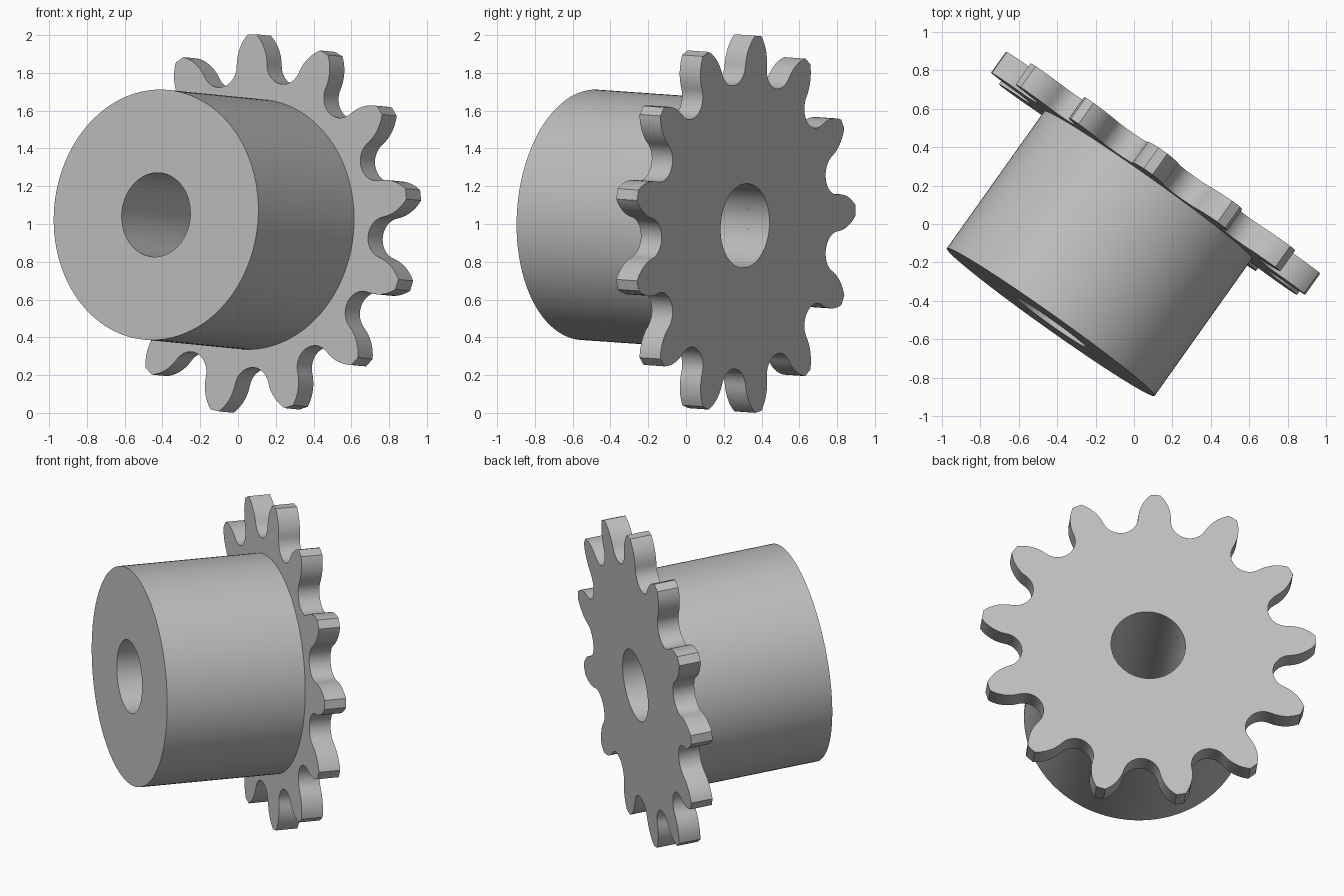
import bpy, bmesh
from math import sin, cos, pi, radians, atan2, hypot, asin
from mathutils import Vector, Matrix

cube = bpy.data.objects.get("Cube")
if cube:
    bpy.data.objects.remove(cube)

TEETH = 13
TIP_R, TIP_HALF = 1.007, 0.028
VALLEY_R, VALLEY_CENTRE = 0.11, 0.87
BORE_R, HUB_R = 0.223, 0.664
PLATE_T, TOTAL_T = 0.135, 1.012
FIRST_TOOTH = radians(92.3)

# Tilted frame: local z runs along the axle towards the hub end
axle = Vector((-0.578, -0.814, 0.057)).normalized()
side = Vector((-axle.y, axle.x, 0)).normalized()
up = axle.cross(side)
frame = Matrix((side, up, axle)).transposed().to_4x4()
frame.translation = (0.151, 0.3125, 0.991)

steel = bpy.data.materials.new("steel_grey")
steel.use_nodes = True
colour = (0.52, 0.52, 0.52, 1)
steel.diffuse_color = colour
steel.node_tree.nodes["Principled BSDF"].inputs["Base Color"].default_value = colour


def bored_prism(name, outline, z0, z1, back_cap=True):
    """Extrude a closed outline with a round bore through it."""
    bm = bmesh.new()
    bore = []
    for x, y in outline:
        a = atan2(y, x)
        bore.append((BORE_R * cos(a), BORE_R * sin(a)))
    loops = [[bm.verts.new((x, y, z)) for x, y in pts]
             for pts, z in ((outline, z0), (outline, z1), (bore, z1), (bore, z0))]
    pairs = [(0, 1), (1, 2), (2, 3)] + ([(3, 0)] if back_cap else [])
    n = len(outline)
    for p, q in pairs:
        for i in range(n):
            j = (i + 1) % n
            bm.faces.new((loops[p][i], loops[p][j], loops[q][j], loops[q][i]))
    bmesh.ops.recalc_face_normals(bm, faces=bm.faces)
    mesh = bpy.data.meshes.new(name)
    bm.to_mesh(mesh)
    bm.free()
    mesh.materials.append(steel)
    obj = bpy.data.objects.new(name, mesh)
    bpy.context.collection.objects.link(obj)
    obj.matrix_world = frame
    bpy.ops.object.select_all(action='DESELECT')
    obj.select_set(True)
    bpy.context.view_layer.objects.active = obj
    bpy.ops.object.shade_smooth_by_angle(angle=radians(30))
    return obj


def half_tooth():
    """Valley floor to tip, with the tooth pointing along +x."""
    half = pi / TEETH
    cx, cy = VALLEY_CENTRE * cos(half), VALLEY_CENTRE * sin(half)
    pts = []
    # Concave roller seat
    steps = 10
    for i in range(steps + 1):
        a = pi + half + (pi / 2 - half) * i / steps
        pts.append((cx + VALLEY_R * cos(a), cy + VALLEY_R * sin(a)))
    # Convex flank, tangent to the seat
    x0, y0 = pts[-1]
    run, drop = TIP_R - x0, y0 - TIP_HALF
    rho = (run ** 2 + drop ** 2) / (2 * drop)
    end = asin(run / rho)
    for i in range(1, 9):
        a = end * i / 8
        pts.append((x0 + rho * sin(a), y0 - rho + rho * cos(a)))
    return pts


# Toothed plate
flank = half_tooth()
tooth = [(x, -y) for x, y in flank] + flank[:0:-1]
outline = []
for k in range(TEETH):
    t = FIRST_TOOTH + k * 2 * pi / TEETH
    outline += [(x * cos(t) - y * sin(t), x * sin(t) + y * cos(t)) for x, y in tooth]
bored_prism("toothed_plate", outline, 0, PLATE_T)

# Cylindrical hub
N = 128
circle = [(HUB_R * cos(2 * pi * i / N), HUB_R * sin(2 * pi * i / N)) for i in range(N)]
bored_prism("hub", circle, PLATE_T, TOTAL_T, back_cap=False)
